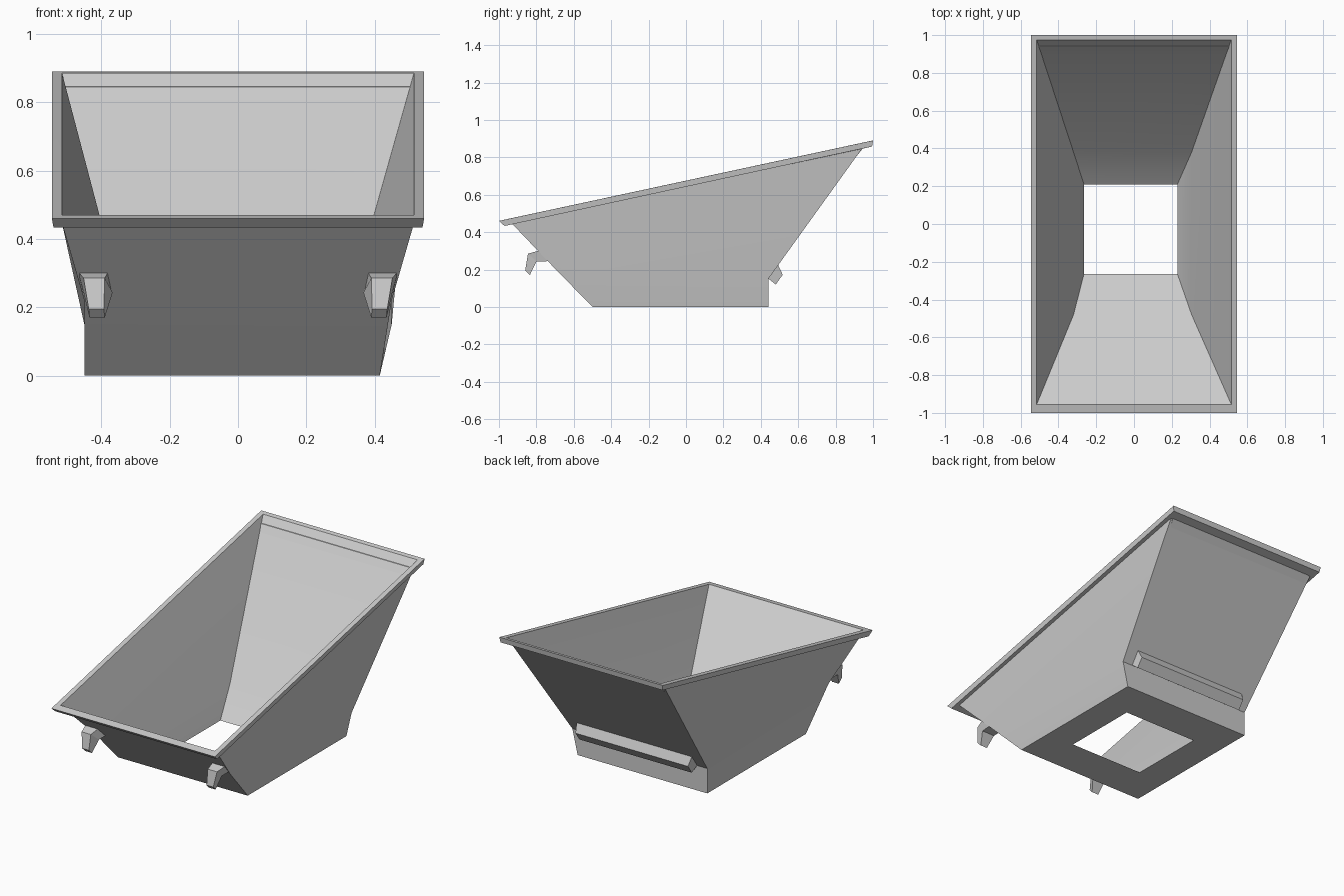
import bpy, bmesh, math

if "Cube" in bpy.data.objects:
    bpy.data.objects.remove(bpy.data.objects["Cube"])


def loft(name, rings, closed=False):
    """Bridge successive four-point rings; either cap the ends or close the loop."""
    bm = bmesh.new()
    loops = [[bm.verts.new(p) for p in ring] for ring in rings]
    pairs = list(zip(loops, loops[1:]))
    if closed:
        pairs.append((loops[-1], loops[0]))
    else:
        bm.faces.new(loops[0])
        bm.faces.new(loops[-1])
    for a, b in pairs:
        for i in range(4):
            j = (i + 1) % 4
            bm.faces.new((a[i], a[j], b[j], b[i]))
    bmesh.ops.recalc_face_normals(bm, faces=bm.faces)
    mesh = bpy.data.meshes.new(name)
    bm.to_mesh(mesh)
    bm.free()
    obj = bpy.data.objects.new(name, mesh)
    bpy.context.collection.objects.link(obj)
    return obj


def tray_ring(x0, x1, front, back):
    """Tilted rectangle from an x range and (y, z) of its front and back edges."""
    return [(x0, *front), (x1, *front), (x1, *back), (x0, *back)]


# Hopper shell: outside wall, sloping rim, then inside wall back to the outlet
hopper = loft("hopper_shell", [
    tray_ring(-.265, .23, (-.265, 0), (.21, 0)),
    tray_ring(-.45, .415, (-.5, 0), (.44, 0)),
    tray_ring(-.45, .45, (-.715, .22), (.44, .15)),
    tray_ring(-.515, .515, (-.93, .445), (.94, .845)),
    tray_ring(-.54, .54, (-.97, .433), (.995, .858)),
    tray_ring(-.545, .545, (-1, .46), (1, .89)),
    tray_ring(-.515, .515, (-.955, .47), (.975, .885)),
    tray_ring(-.32, .305, (-.48, .145), (.38, .14)),
], closed=True)
bpy.context.view_layer.objects.active = hopper
hopper.select_set(True)
bpy.ops.object.shade_smooth_by_angle(angle=math.radians(20))
hopper.select_set(False)


def hook_section(upper, lower, upper_x, lower_x):
    return [(upper_x[0], *upper), (upper_x[1], *upper),
            (lower_x[1], *lower), (lower_x[0], *lower)]


# Front hooks: root, elbow and downturned tip, mirrored to both sides
hook = loft("front_hooks", [
    hook_section((-.775, .304), (-.72, .245), (.38, .468), (.367, .455)),
    hook_section((-.845, .285), (-.80, .243), (.39, .452), (.367, .452)),
    hook_section((-.86, .195), (-.835, .17), (.393, .437), (.39, .435)),
])
mirror = hook.modifiers.new("both_sides", 'MIRROR')
mirror.use_axis[0] = True

# Rear lifting bar with slightly tapered ends
profile = [(.49, .23, .385), (.517, .172, .375), (.48, .12, .375), (.43, .16, .385)]
loft("rear_bar", [[(s * w, y, z) for y, z, w in profile] for s in (-1, 1)])
